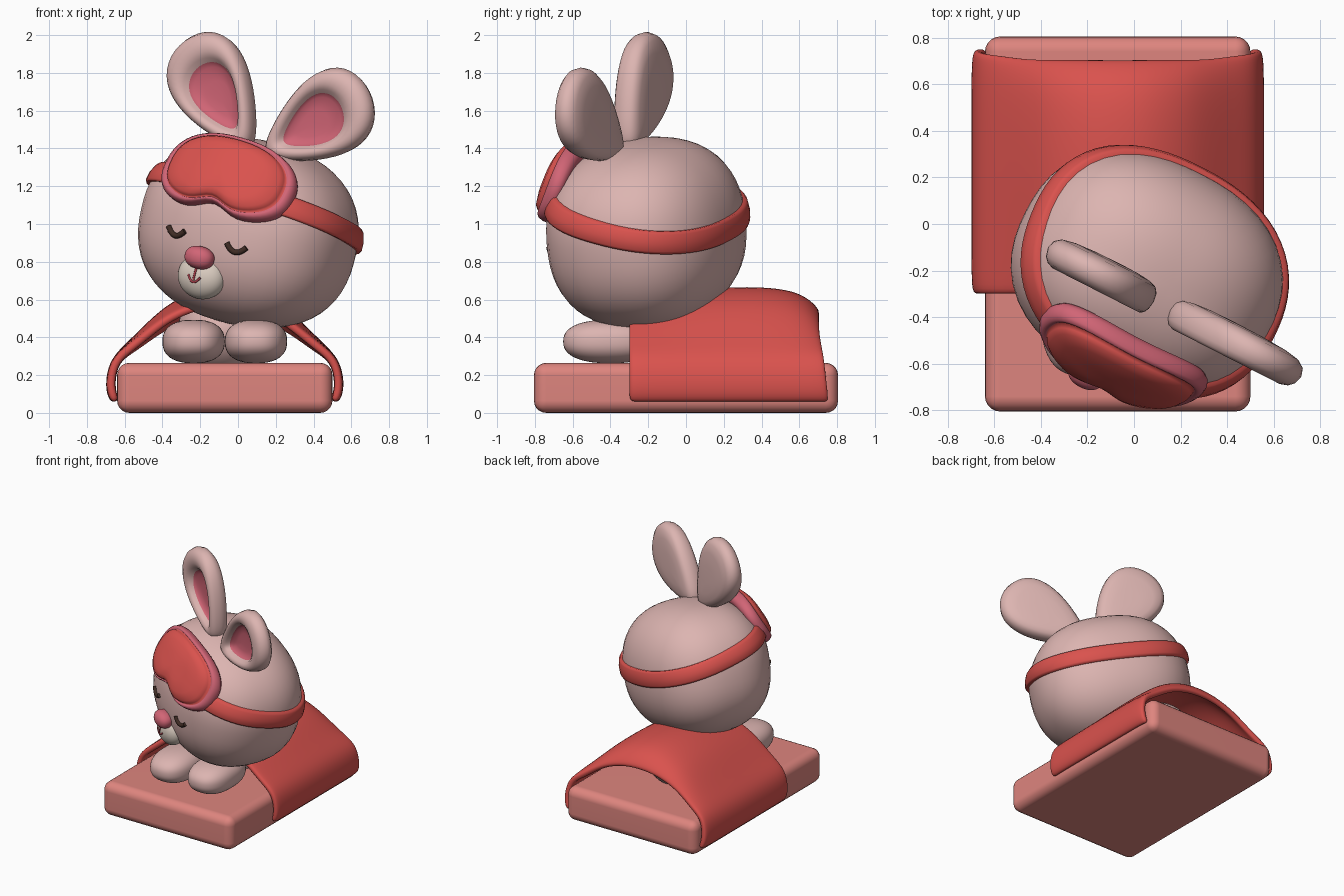
import bpy, bmesh
from math import sin, cos, pi, radians, exp
from mathutils import Matrix, Vector

cube = bpy.data.objects.get("Cube")
if cube:
    bpy.data.objects.remove(cube, do_unlink=True)


def material(name, r, g, b):
    m = bpy.data.materials.new(name)
    m.use_nodes = True
    m.diffuse_color = (r, g, b, 1)
    bsdf = m.node_tree.nodes["Principled BSDF"]
    bsdf.inputs["Base Color"].default_value = (r, g, b, 1)
    bsdf.inputs["Roughness"].default_value = 0.7
    return m


FUR = material("dusty pink fur", 0.72, 0.46, 0.44)
RED = material("warm red cloth", 0.70, 0.085, 0.075)
ROSE = material("rose pink", 0.64, 0.13, 0.18)
SALMON = material("salmon mattress", 0.73, 0.235, 0.21)
CREAM = material("cream muzzle", 0.72, 0.62, 0.54)
BROWN = material("dark brown", 0.05, 0.025, 0.018)
MOUTH = material("deep rose", 0.40, 0.05, 0.07)

# Head frame: turned towards its right and rolled sideways
HEAD = (Matrix.Translation((0.055, -0.21, 0.955))
        @ Matrix.Rotation(radians(-27), 4, 'Z') @ Matrix.Rotation(radians(14), 4, 'Y'))
A, B, C, P = 0.58, 0.487, 0.49, 2.35


def finish(name, bm, mats, matrix=Matrix()):
    bmesh.ops.recalc_face_normals(bm, faces=bm.faces)
    for f in bm.faces:
        f.smooth = True
    mesh = bpy.data.meshes.new(name)
    bm.to_mesh(mesh)
    bm.free()
    for m in mats:
        mesh.materials.append(m)
    mesh.transform(matrix)
    ob = bpy.data.objects.new(name, mesh)
    bpy.context.collection.objects.link(ob)
    return ob


def blob(name, centre, radii, mat, matrix=Matrix(), power=2.0):
    """Rounded ellipsoid; a higher power gives a boxier shape."""
    bm = bmesh.new()
    bmesh.ops.create_uvsphere(bm, u_segments=48, v_segments=32, radius=1)
    for v in bm.verts:
        n = sum(abs(c) ** power for c in v.co) ** (1 / power)
        v.co = Vector([c / n * r for c, r in zip(v.co, radii)])
    return finish(name, bm, [mat], matrix @ Matrix.Translation(centre))


def loft(name, rings, mats, strip_mats, matrix=Matrix(), closed=True):
    """Skin a row of point rings; strip_mats gives the material slot per strip."""
    bm = bmesh.new()
    rows = [[bm.verts.new(p) for p in ring] for ring in rings]
    n = len(rows[0])
    for i, (r, s) in enumerate(zip(rows, rows[1:])):
        for j in range(n if closed else n - 1):
            k = (j + 1) % n
            bm.faces.new((r[j], r[k], s[k], s[j])).material_index = strip_mats[i]
    bmesh.ops.remove_doubles(bm, verts=bm.verts, dist=1e-5)
    return finish(name, bm, mats, matrix)


def tube(name, points, radius, mat, matrix):
    curve = bpy.data.curves.new(name, 'CURVE')
    curve.dimensions = '3D'
    curve.bevel_depth = radius
    curve.bevel_resolution = 3
    curve.use_fill_caps = True
    spline = curve.splines.new('POLY')
    spline.points.add(len(points) - 1)
    for sp, p in zip(spline.points, points):
        sp.co = (*(matrix @ Vector(p)), 1)
    curve.materials.append(mat)
    ob = bpy.data.objects.new(name, curve)
    bpy.context.collection.objects.link(ob)


# Mattress
bm = bmesh.new()
bmesh.ops.create_cube(bm, size=1)
bmesh.ops.scale(bm, vec=(1.14, 1.61, 0.265), verts=bm.verts)
bmesh.ops.bevel(bm, geom=bm.edges[:], offset=0.065, segments=5, profile=0.5, affect='EDGES')
mattress = finish("mattress", bm, [SALMON], Matrix.Translation((-0.07, 0, 0.1325)))
mattress.modifiers.new("normals", 'WEIGHTED_NORMAL')

# Body and paws
blob("body", (-0.07, 0.1, 0.43), (0.25, 0.34, 0.24), FUR)
for side, x in (("right", -0.235), ("left", 0.095)):
    blob(side + "_paw", (x, -0.40, 0.378), (0.165, 0.25, 0.115), FUR, power=2.4)

# Blanket: arch profile swept along y, lower at both ends
half = [(0.605, 0.05), (0.632, 0.12), (0.625, 0.22), (0.59, 0.305), (0.5, 0.39),
        (0.42, 0.47), (0.35, 0.535), (0.27, 0.595), (0.14, 0.655)]
arch = [(-x, z) for x, z in half] + [(0, 0.672)] + [(x, z) for x, z in reversed(half)]
stations = [(-0.305, 0.80, 0.985), (-0.26, 0.84, 1), (-0.05, 0.93, 1), (0.2, 1, 1), (0.45, 1, 1),
            (0.6, 0.92, 1), (0.68, 0.76, 0.995), (0.715, 0.62, 0.98)]
rows = []
for y, h, w in stations:
    row = []
    for x, z in arch:
        lean = 0.05 * max(0, 1 - z / 0.5) * max(0, y) / 0.7
        row.append((-0.07 + x * w, y + lean, z if z < 0.3 else 0.3 + (z - 0.3) * h))
    rows.append(row)
blanket = loft("blanket", rows, [RED], [0] * len(rows), closed=False)
# Make the sheet face outwards so that it thickens inwards
if max(blanket.data.polygons, key=lambda p: p.center.z).normal.z < 0:
    blanket.data.flip_normals()
solid = blanket.modifiers.new("thickness", 'SOLIDIFY')
solid.thickness = 0.045
solid.offset = -1
blanket.modifiers.new("soften", 'SUBSURF').levels = 2
blanket.modifiers["soften"].render_levels = 2

# Head
blob("head", (0, 0, 0), (A, B, C), FUR, HEAD, P)


def face_y(x, z):
    return -B * (1 - abs(x / A) ** P - abs(z / C) ** P) ** (1 / P)


# Closed eyes
for side, s in (("right", -1), ("left", 1)):
    pts = []
    for i in range(13):
        t = i / 6 - 1
        x, z = s * 0.183 + 0.055 * t, -0.062 + 0.038 * t * t
        pts.append((x, face_y(x, z) - 0.004, z))
    tube(side + "_eye", pts, 0.015, BROWN, HEAD)

# Muzzle, nose and mouth
MZ = -0.24
blob("muzzle", (0, -0.43, MZ), (0.135, 0.09, 0.12), CREAM, HEAD)
blob("nose", (0, -0.505, -0.137), (0.082, 0.062, 0.06), ROSE, HEAD, 2.2)


def muzzle_point(x, z):
    return (x, -0.43 - 0.09 * (1 - (x / 0.135) ** 2 - (z / 0.12) ** 2) ** 0.5, MZ + z)


tube("mouth_line", [muzzle_point(0, 0.06 - 0.016 * i) for i in range(6)], 0.006, MOUTH, HEAD)
tube("mouth_smile", [muzzle_point(0.006 * i, -0.03 + 0.0009 * i * i) for i in range(-6, 7)],
     0.006, MOUTH, HEAD)

# Ears: teardrop discs with a hollow rose inner
ear_profile = [(0, -0.005), (0.3, -0.005), (0.5, -0.015), (0.57, -0.03), (0.63, -0.055), (0.72, -0.07),
               (0.82, -0.071), (0.91, -0.06), (0.97, -0.038), (1, 0), (0.97, 0.035), (0.88, 0.058),
               (0.7, 0.07), (0.4, 0.076), (0, 0.078)]
for side, s in (("right", -1), ("left", 1)):
    tilt = Matrix.Rotation(radians(47 * s), 4, 'Y')
    rings = []
    for scale, depth in ear_profile:
        ring = []
        for i in range(48):
            a = 2 * pi * i / 48
            t = (1 - cos(a)) / 2
            x = 0.25 * sin(a) * (0.48 + 0.72 * t)
            ring.append((x * scale, depth, 0.68 * (0.42 + (t - 0.42) * scale)))
        rings.append(ring)
    loft(side + "_ear", rings, [FUR, ROSE], [1] * 3 + [0] * 11,
         HEAD @ Matrix.Translation((0.06 * s, -0.095, 0.45)) @ tilt)

# Sleep mask: padded bean shape with a rose rim, bent round the forehead
mask_profile = [(0, 0.06), (0.8, 0.06), (0.95, 0.05), (1, 0.025), (1.01, 0), (0.99, -0.025),
                (0.95, -0.038), (0.91, -0.036), (0.89, -0.03), (0.87, -0.05), (0.82, -0.066),
                (0.65, -0.08), (0.35, -0.088), (0, -0.09)]
rings = []
for scale, depth in mask_profile:
    ring = []
    for i in range(64):
        c, s = cos(2 * pi * i / 64), sin(2 * pi * i / 64)
        n = (abs(c) ** 2.5 + abs(s) ** 2.5) ** 0.4
        x, z = 0.385 * c / n, 0.225 * s / n
        if s < 0:
            z += 0.06 * exp(-(x / 0.11) ** 2)
        x, z = x * scale, z * scale
        ring.append((x, depth + 0.45 * x * x, z))
    rings.append(ring)
loft("sleep_mask", rings, [RED, ROSE], [1] * 8 + [0] * 5,
     HEAD @ Matrix.Translation((0, -0.41, 0.31)) @ Matrix.Rotation(radians(-28), 4, 'X'))

# Mask strap: a padded ring lying on the head in a plane that rises to the front
rings = []
for h, out in ((-0.06, -0.02), (-0.06, 0.03), (-0.045, 0.045), (0, 0.052),
               (0.045, 0.045), (0.06, 0.03), (0.06, -0.02)):
    ring = []
    for i in range(72):
        c, s = cos(2 * pi * i / 72), sin(2 * pi * i / 72)
        n = (abs(c) ** P + abs(s) ** P) ** (1 / P)
        k = 0.9
        for _ in range(15):
            z = 0.145 + h - 0.256 * B * s * k / n
            k = (1 - abs(z / C) ** P) ** (1 / P)
        k *= 1 + out
        ring.append((A * c * k / n, B * s * k / n, z))
    rings.append(ring)
loft("mask_strap", rings, [RED], [0] * 6, HEAD)
